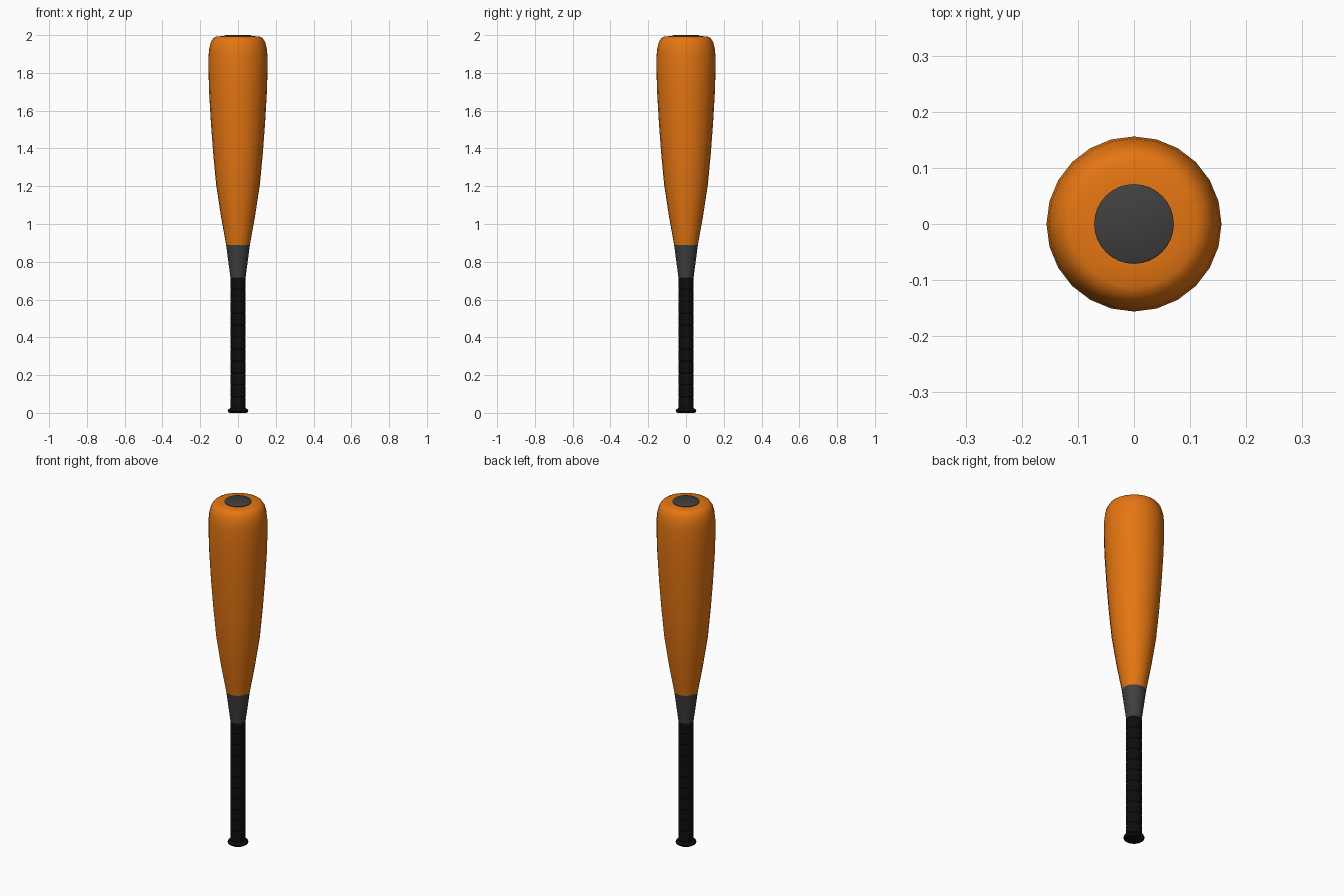
import bpy, bmesh, math

if "Cube" in bpy.data.objects:
    bpy.data.objects.remove(bpy.data.objects["Cube"])


def material(name, color):
    m = bpy.data.materials.new(name)
    m.diffuse_color = (*color, 1.0)
    m.use_nodes = True
    m.node_tree.nodes["Principled BSDF"].inputs["Base Color"].default_value = m.diffuse_color
    return m


orange = material("orange paint", (0.78, 0.18, 0.006))
grey = material("dark grey", (0.05, 0.05, 0.05))
black = material("black rubber", (0.004, 0.004, 0.004))


def lathe(name, profile, sides, mat, angle=40):
    """Revolve (radius, z) points about z; a zero radius closes the end."""
    bm = bmesh.new()
    rings = []
    for r, z in profile:
        if r == 0:
            rings.append([bm.verts.new((0, 0, z))] * sides)
        else:
            rings.append([bm.verts.new((r * math.cos(math.tau * i / sides),
                                        r * math.sin(math.tau * i / sides), z))
                          for i in range(sides)])
    for a, b in zip(rings, rings[1:]):
        for i in range(sides):
            j = (i + 1) % sides
            corners = list(dict.fromkeys((a[i], a[j], b[j], b[i])))
            bm.faces.new(corners)
    bmesh.ops.recalc_face_normals(bm, faces=bm.faces)
    mesh = bpy.data.meshes.new(name)
    bm.to_mesh(mesh)
    bm.free()
    obj = bpy.data.objects.new(name, mesh)
    bpy.context.collection.objects.link(obj)
    mesh.materials.append(mat)
    bpy.ops.object.select_all(action='DESELECT')
    obj.select_set(True)
    bpy.context.view_layer.objects.active = obj
    bpy.ops.object.shade_smooth_by_angle(angle=math.radians(angle))
    return obj


# Barrel with rounded shoulder
lathe("barrel", [(0.063, 0.89), (0.09, 1.04), (0.116, 1.21), (0.131, 1.37),
                 (0.143, 1.53), (0.153, 1.70), (0.156, 1.80), (0.156, 1.89),
                 (0.152, 1.93), (0.143, 1.965), (0.13, 1.985), (0.113, 1.993),
                 (0.07, 1.995), (0, 1.995)], 24, orange)

# Grey cap plate on the end
lathe("end_cap", [(0.071, 1.992), (0.071, 1.998), (0.068, 2.0), (0, 2.0)], 32, grey)

# Grey taper between barrel and grip
lathe("taper", [(0.040, 0.715), (0.063, 0.89)], 24, grey)

# Grip: stacked tape bands with shallow grooves between them
bands, bottom, top = 11, 0.02, 0.715
step = (top - bottom) / bands
grip = [(0, bottom)]
for k in range(bands):
    z = bottom + k * step
    grip += [(0.0375, z), (0.041, z + 0.006), (0.041, z + step - 0.006)]
grip += [(0.0375, top), (0, top)]
lathe("grip", grip, 24, black, 25)

# Flared knob at the base
lathe("knob", [(0, 0), (0.045, 0), (0.053, 0.005), (0.055, 0.011),
               (0.052, 0.018), (0.041, 0.025), (0, 0.025)], 24, black)
